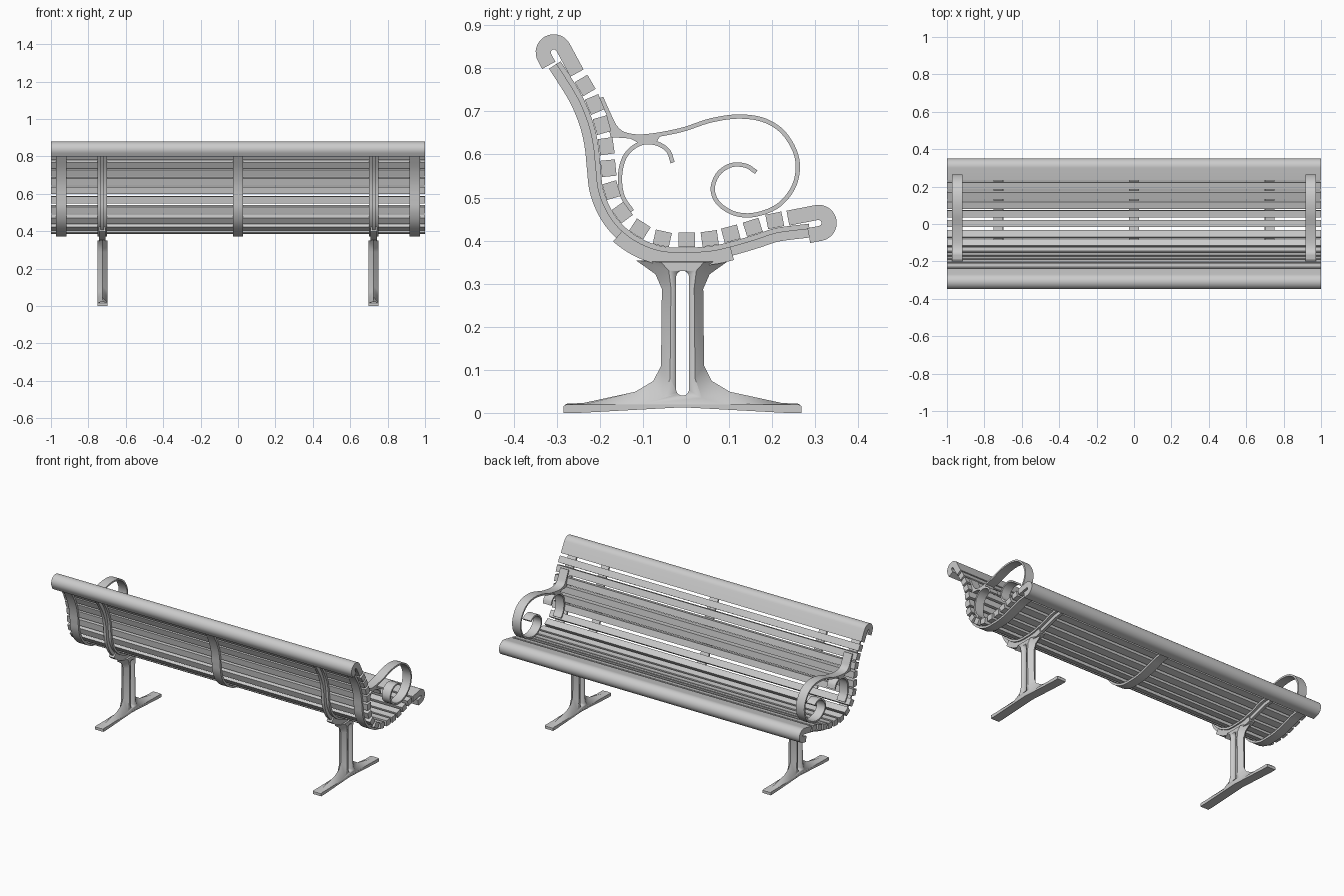
import bpy, bmesh, math
from mathutils import Vector

cube = bpy.data.objects.get("Cube")
if cube:
    bpy.data.objects.remove(cube, do_unlink=True)

grey = bpy.data.materials.new("light_grey")
grey.use_nodes = True
COLOUR = (0.6, 0.6, 0.6, 1)
grey.diffuse_color = COLOUR
grey.node_tree.nodes["Principled BSDF"].inputs["Base Color"].default_value = COLOUR


def loft(name, rings):
    """Join matching rings of (y, z) points, each at its own x, and cap the ends."""
    bm = bmesh.new()
    loops = [[bm.verts.new((x, y, z)) for y, z in pts] for x, pts in rings]
    for a, b in zip(loops, loops[1:]):
        for i in range(len(a)):
            j = (i + 1) % len(a)
            bm.faces.new((a[i], a[j], b[j], b[i]))
    bm.faces.new(loops[0])
    bm.faces.new(loops[-1])
    bmesh.ops.recalc_face_normals(bm, faces=bm.faces)
    mesh = bpy.data.meshes.new(name)
    bm.to_mesh(mesh)
    bm.free()
    mesh.materials.append(grey)
    obj = bpy.data.objects.new(name, mesh)
    bpy.context.collection.objects.link(obj)
    bpy.ops.object.select_all(action='DESELECT')
    obj.select_set(True)
    bpy.context.view_layer.objects.active = obj
    bpy.ops.object.shade_smooth_by_angle(angle=math.radians(35))
    return obj


def prism(name, outline, x, width):
    return loft(name, [(x - width / 2, outline), (x + width / 2, outline)])


def smooth(points, steps=6):
    """Smooth path through the given points."""
    p = [Vector(q) for q in points]
    p = [2 * p[0] - p[1]] + p + [2 * p[-1] - p[-2]]
    out = []
    for a, b, c, d in zip(p, p[1:], p[2:], p[3:]):
        for k in range(steps):
            t = k / steps
            out.append(b + (c - a) * t / 2 + (2 * a - 5 * b + 4 * c - d) * t * t / 2
                       + (3 * b - a - 3 * c + d) * t ** 3 / 2)
    return out + [p[-2]]


def tangent(path, i):
    return (path[min(i + 1, len(path) - 1)] - path[max(i - 1, 0)]).normalized()


def ribbon(name, path, inner, outer, x, width):
    """Strip following a path, between two sideways offsets."""
    sides = []
    for d in (inner, outer):
        sides.append([p + Vector((t.y, -t.x)) * d for p, t in
                      ((p, tangent(path, i)) for i, p in enumerate(path))])
    return prism(name, sides[0] + sides[1][::-1], x, width)


# Slats follow one curve from the top of the back to the front of the seat
slat_centres = [(-.234, .76), (-.212, .716), (-.195, .668), (-.185, .619), (-.18, .568),
                (-.173, .517), (-.148, .465), (-.107, .427), (-.055, .405), (.002, .402),
                (.055, .405), (.104, .416), (.155, .431), (.206, .447)]
STEPS = 6
spine = smooth([(-.276, .826)] + slat_centres + [(.283, .457)], STEPS)
for n in range(1, len(slat_centres) + 1):
    c, t = spine[n * STEPS], tangent(spine, n * STEPS)
    u, v = t * .019, Vector((t.y, -t.x)) * .017
    prism(f"slat_{n}", [c - u - v, c + u - v, c + u + v, c - u + v], 0, 2)


# Hooked edge boards
def hook_board(name, centre, along, out, lip):
    c, u, n = Vector(centre), Vector(along).normalized(), Vector(out).normalized()
    r, gap, length = .042, .007, .068
    arc = [math.pi * k / 16 for k in range(17)]
    local = [(length, r)] + [(-r * math.sin(a), r * math.cos(a)) for a in arc]
    local += [(lip, -r), (lip, -gap)]
    local += [(-gap * math.sin(a), gap * math.cos(a)) for a in arc[::-4]]
    local += [(length, gap)]
    prism(name, [c + u * a + n * b for a, b in local], 0, 2)


hook_board("top_rail", (-.307, .837), (.475, -.88), (.88, .475), .021)
hook_board("front_rail", (.308, .441), (-.98, -.19), (-.19, .98), .028)

# Flat straps under the slats
for name, x in (("right", -.945), ("middle", 0), ("left", .945)):
    ribbon(name + "_strap", spine, .018, .03, x, .055)

# Armrest scrolls
arm = smooth([(-.197, .732), (-.178, .69), (-.163, .662), (-.14, .646), (-.095, .642),
              (-.014, .656), (.058, .679), (.125, .688), (.185, .678), (.23, .646),
              (.258, .59), (.252, .53), (.215, .482), (.16, .46), (.112, .463),
              (.075, .487), (.062, .52), (.075, .555), (.105, .575), (.138, .574),
              (.163, .559)])
curl = smooth([(-.125, .468), (-.148, .505), (-.153, .553), (-.14, .598), (-.107, .625),
               (-.07, .626), (-.042, .609), (-.031, .581)])
weld = [(-.185, .69), (-.163, .662), (-.14, .643), (-.06, .643), (-.07, .626), (-.107, .625),
        (-.13, .637), (-.175, .64)]
for side, x in (("right", -.945), ("left", .945)):
    ribbon(side + "_arm_scroll", arm, -.005, .005, x, .055)
    ribbon(side + "_arm_curl", curl, -.005, .005, x, .055)
    prism(side + "_arm_joint", weld, x, .055)

# Legs: half contours measured from the column centre
MID = -.008
ridge = [(.273, .021), (.23, .023), (.11, .049), (.068, .074), (.05, .109),
         (.048, .288), (.063, .322), (.108, .354)]
face = [(.273, .019), (.23, .019), (.09, .021), (.045, .035), (.029, .08),
        (.027, .29), (.032, .33), (.05, .35)]
foot = [(.276, .003), (.276, .019), (.27, .022)]


def both_sides(half):
    return [(MID + y, z) for y, z in half] + [(MID - y, z) for y, z in half[::-1]]


slot = [(MID + .015 * math.cos(a), (.315 if a < math.pi else .055) + .015 * math.sin(a))
        for a in (math.pi * (k + .5) / 10 for k in range(20))]
under = [(MID - .24, .003), (MID, .016), (MID + .24, .003)]

for side, x in (("right", -.725), ("left", .725)):
    leg = loft(side + "_leg", [(x - .027, both_sides(face)), (x, both_sides(ridge)),
                               (x + .027, both_sides(face))])
    cutter = prism(side + "_slot_cutter", slot, x, .2)
    cut = leg.modifiers.new("slot", 'BOOLEAN')
    cut.operation, cut.object, cut.solver = 'DIFFERENCE', cutter, 'EXACT'
    bpy.context.view_layer.objects.active = leg
    bpy.ops.object.modifier_apply(modifier=cut.name)
    bpy.data.objects.remove(cutter, do_unlink=True)
    outline = both_sides(foot) + under
    outline = [(y, z - .003) for y, z in outline]
    prism(side + "_foot", outline, x, .055)
    # Saddle and T-shaped rib carrying the slats
    saddle = [p for p in spine if p.y < .5 and -.13 < p.x < .1]
    ribbon(side + "_saddle", saddle, .025, .061, x, .034)
    ribbon(side + "_rib_flange", spine, .018, .03, x, .05)
    ribbon(side + "_rib_web", spine, .03, .05, x, .018)
